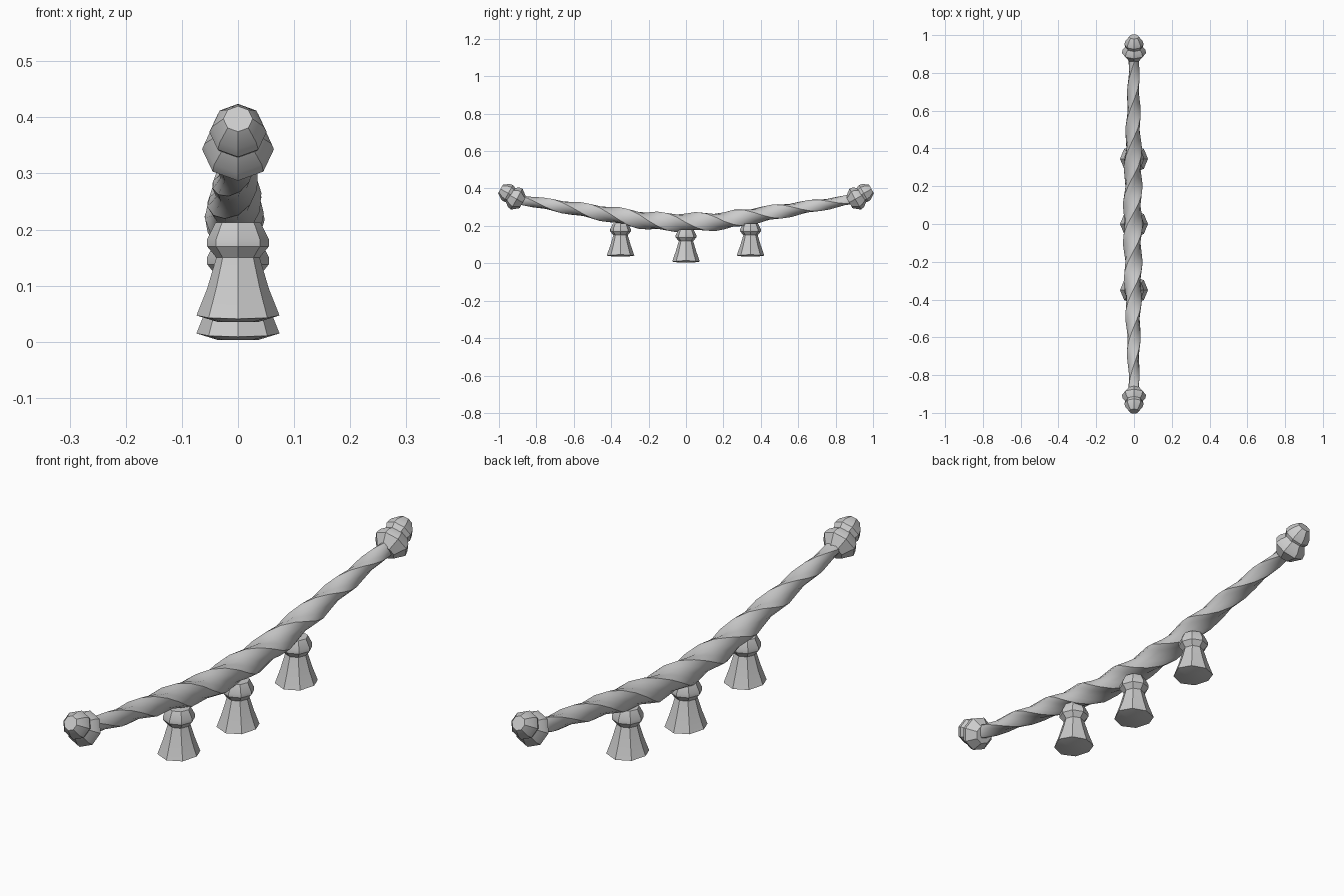
import bpy, math
from mathutils import Vector, Matrix

if "Cube" in bpy.data.objects:
    bpy.data.objects.remove(bpy.data.objects["Cube"])


def make_object(name, verts, faces):
    mesh = bpy.data.meshes.new(name)
    mesh.from_pydata(verts, [], faces)
    ob = bpy.data.objects.new(name, mesh)
    bpy.context.collection.objects.link(ob)
    bpy.ops.object.select_all(action='DESELECT')
    ob.select_set(True)
    bpy.context.view_layer.objects.active = ob
    bpy.ops.object.mode_set(mode='EDIT')
    bpy.ops.mesh.select_all(action='SELECT')
    bpy.ops.mesh.normals_make_consistent(inside=False)
    bpy.ops.object.mode_set(mode='OBJECT')
    bpy.ops.object.shade_smooth_by_angle(angle=math.radians(35))
    return ob


def loft(name, rings):
    n = len(rings[0])
    verts = [v for ring in rings for v in ring]
    faces = [(i * n + j, i * n + (j + 1) % n, (i + 1) * n + (j + 1) % n, (i + 1) * n + j)
             for i in range(len(rings) - 1) for j in range(n)]
    faces += [tuple(range(n)), tuple(range(len(verts) - n, len(verts)))]
    return make_object(name, verts, faces)


def lathe(name, profile, origin, axis=(0, 0, 1), sides=8, sag=0.0):
    # profile: (radius, height along axis); sag lowers alternate corners of the wide hem
    m = Matrix.Translation(origin) @ Vector(axis).to_track_quat('Z', 'Y').to_matrix().to_4x4()
    rings = []
    for r, h in profile:
        ring = []
        for j in range(sides):
            a = 2 * math.pi * j / sides
            drop = sag * abs(math.sin(a)) if r > 0.06 else 0
            ring.append(m @ Vector((r * math.cos(a), r * math.sin(a), h - drop)))
        rings.append(ring)
    return loft(name, rings)


def interp(table, t):
    for (a, va), (b, vb) in zip(table, table[1:]):
        if t <= b:
            return va + (vb - va) * (t - a) / (b - a)
    return table[-1][1]


# Sagging three-strand twisted rope, tapering to both ends
height = [(0, 0.218), (0.2, 0.226), (0.4, 0.26), (0.6, 0.293), (0.8, 0.325), (0.92, 0.347)]
radius = [(0, 0.048), (0.3, 0.044), (0.6, 0.034), (0.85, 0.026), (0.92, 0.025)]
rings = []
for i in range(37):
    y = -0.92 + 1.84 * i / 36
    z, r = interp(height, abs(y)), interp(radius, abs(y))
    twist = -2 * math.pi * y / 0.6
    ring = []
    for j in range(12):
        a = 2 * math.pi * j / 12
        rr = r * (1 + 0.14 * math.cos(3 * a))
        cx = -0.007 * (1 - abs(y))
        ring.append(Vector((cx + rr * math.cos(a + twist), y, z + rr * math.sin(a + twist))))
    rings.append(ring)
loft("twisted_rope", rings)

# End knots and blunt caps, tilted up along the rope
for side, s in (("front", -1), ("back", 1)):
    axis = (0, s * 0.87, 0.48)
    lathe(side + "_end_knot", [(0.035, -0.045), (0.064, -0.008), (0.06, 0.012), (0.035, 0.045)],
          (0, s * 0.912, 0.347), axis)
    lathe(side + "_end_cap", [(0.04, 0.0), (0.051, 0.025), (0.046, 0.045), (0.026, 0.073)],
          (0, s * 0.928, 0.362), axis)

# Three hanging tassels: a bead knot and a flared skirt
for name, y, z in (("front", -0.35, 0.035), ("middle", 0, 0.003), ("back", 0.345, 0.035)):
    lathe(name + "_tassel_knot", [(0.036, 0.112), (0.055, 0.135), (0.055, 0.148), (0.04, 0.178)],
          (0, y, z))
    lathe(name + "_tassel_skirt", [(0.035, 0.0), (0.074, 0.012), (0.055, 0.06), (0.038, 0.117)],
          (0, y, z), sag=0.006)
